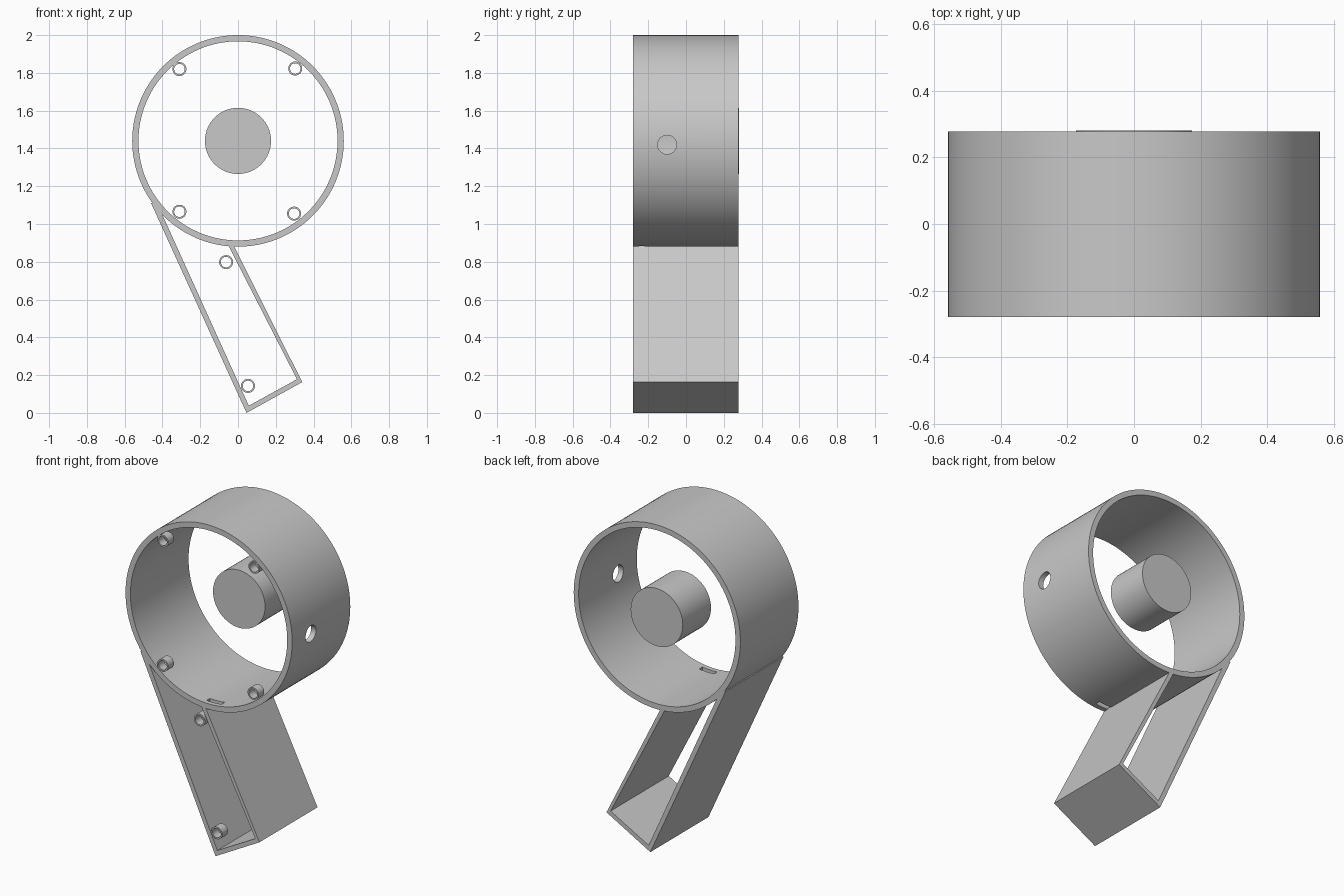
import bpy
import bmesh
import math
from mathutils import Matrix

if "Cube" in bpy.data.objects:
    bpy.data.objects.remove(bpy.data.objects["Cube"], do_unlink=True)

FRONT, BACK = -0.28, 0.278
CENTRE_Z = 1.44
RING_R, BORE_R = 0.56, 0.527

grey = bpy.data.materials.new("plain grey")
grey.use_nodes = True
grey.diffuse_color = (0.58, 0.58, 0.58, 1)
grey.node_tree.nodes["Principled BSDF"].inputs["Base Color"].default_value = grey.diffuse_color


def finish(name, bm):
    bmesh.ops.recalc_face_normals(bm, faces=bm.faces)
    mesh = bpy.data.meshes.new(name)
    bm.to_mesh(mesh)
    bm.free()
    mesh.materials.append(grey)
    obj = bpy.data.objects.new(name, mesh)
    bpy.context.collection.objects.link(obj)
    return obj


def smooth(obj):
    bpy.ops.object.select_all(action="DESELECT")
    obj.select_set(True)
    bpy.context.view_layer.objects.active = obj
    bpy.ops.object.shade_smooth_by_angle(angle=math.radians(30))


def prism(name, profile, y0, y1):
    """Extrude an x-z outline from y0 to y1."""
    bm = bmesh.new()
    face = bm.faces.new([bm.verts.new((x, y0, z)) for x, z in profile])
    new = bmesh.ops.extrude_face_region(bm, geom=[face])["geom"]
    verts = [v for v in new if isinstance(v, bmesh.types.BMVert)]
    bmesh.ops.translate(bm, vec=(0, y1 - y0, 0), verts=verts)
    return finish(name, bm)


def circle(x, z, r, n):
    steps = [2 * math.pi * i / n for i in range(n)]
    return [(x + r * math.cos(a), z + r * math.sin(a)) for a in steps]


def tube(name, x, z, outer, inner, y0, y1, n):
    """Open pipe along y, made by joining four loops."""
    bm = bmesh.new()
    loops = []
    for r, y in ((outer, y0), (outer, y1), (inner, y1), (inner, y0)):
        loops.append([bm.verts.new((px, y, pz)) for px, pz in circle(x, z, r, n)])
    for k in range(4):
        a, b = loops[k], loops[(k + 1) % 4]
        for i in range(n):
            j = (i + 1) % n
            bm.faces.new((a[i], a[j], b[j], b[i]))
    return finish(name, bm)


def cut(obj, cutter):
    mod = obj.modifiers.new("cut", "BOOLEAN")
    mod.operation = "DIFFERENCE"
    mod.solver = "EXACT"
    mod.object = cutter
    bpy.context.view_layer.objects.active = obj
    bpy.ops.object.modifier_apply(modifier=mod.name)
    bpy.data.objects.remove(cutter, do_unlink=True)


# Round housing with a cable hole in its left side and a slot in the bottom
housing = tube("housing_ring", 0, CENTRE_Z, RING_R, BORE_R, FRONT, BACK, 128)
bm = bmesh.new()
bmesh.ops.create_cone(bm, cap_ends=True, segments=32, radius1=0.05, radius2=0.05, depth=0.2,
                      matrix=Matrix.Translation((RING_R, -0.1, 1.42)) @ Matrix.Rotation(math.pi / 2, 4, "Y"))
cut(housing, finish("hole_cutter", bm))
slot = [(-0.035, 0.8), (0.065, 0.8), (0.065, 1.0), (-0.035, 1.0)]
cut(housing, prism("slot_cutter", slot, -0.25, -0.22))
smooth(housing)

# Solid hub at the back of the housing
smooth(prism("centre_hub", circle(0, CENTRE_Z, 0.175, 64), 0.01, 0.281))

# Slanted handle: two walls and a floor, open at front and back
outline = [(-0.46, 1.11), (0.045, 0), (0.34, 0.163), (-0.025, 0.89),
           (-0.053, 0.89), (0.312, 0.178), (0.057, 0.038), (-0.428, 1.11)]
prism("handle_frame", outline, FRONT, BACK)

# Screw sockets flush with the front
sockets = {"housing": [(-0.31, 1.82), (0.303, 1.823), (-0.31, 1.065), (0.297, 1.055)],
           "handle": [(-0.063, 0.798), (0.053, 0.143)]}
for part, places in sockets.items():
    for i, (x, z) in enumerate(places):
        smooth(tube(f"{part}_screw_socket_{i + 1}", x, z, 0.037, 0.028, FRONT, FRONT + 0.055, 32))
